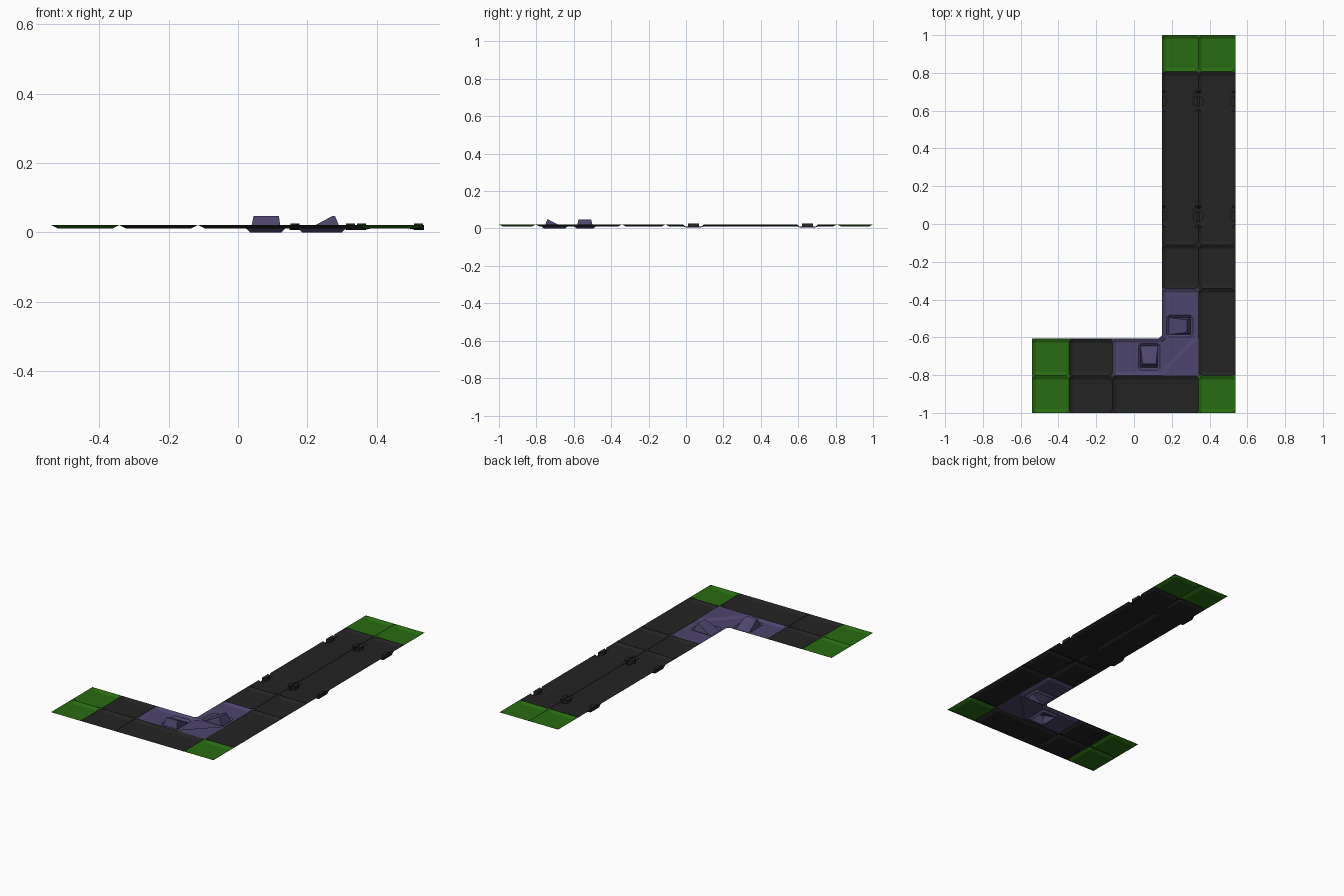
import bpy, bmesh, math
from mathutils import Vector

if "Cube" in bpy.data.objects:
    bpy.data.objects.remove(bpy.data.objects["Cube"])

TOP, FLOOR, SLOPE = 0.021, 0.011, 0.02


def material(name, rgb):
    m = bpy.data.materials.new(name)
    m.diffuse_color = (*rgb, 1)
    m.use_nodes = True
    m.node_tree.nodes["Principled BSDF"].inputs["Base Color"].default_value = m.diffuse_color
    return m


GREEN = material("green", (0.022, 0.15, 0.006))
BLACK = material("charcoal", (0.017, 0.017, 0.017))
PURPLE = material("purple", (0.075, 0.06, 0.15))


def finish(bm, name, mat):
    me = bpy.data.meshes.new(name)
    bm.to_mesh(me)
    bm.free()
    me.materials.append(mat)
    ob = bpy.data.objects.new(name, me)
    bpy.context.collection.objects.link(ob)
    return ob


def tray(d):
    # sheet slopes from the raised rim down to the floor
    return TOP - (TOP - FLOOR) * min(1, max(0, d) / SLOPE)


def sheet(name, mat, xs, ys, height, skip=lambda x, y: False, cuts=()):
    # thin sheet: grid through the break lines, lifted by a height function
    xs, ys = sorted(set(xs)), sorted(set(ys))
    bm = bmesh.new()
    v = [[bm.verts.new((x, y, 0)) for y in ys] for x in xs]
    for i in range(len(xs) - 1):
        for j in range(len(ys) - 1):
            if not skip((xs[i] + xs[i + 1]) / 2, (ys[j] + ys[j + 1]) / 2):
                bm.faces.new((v[i][j], v[i + 1][j], v[i + 1][j + 1], v[i][j + 1]))
    for co, no in cuts:
        bmesh.ops.bisect_plane(bm, geom=bm.verts[:] + bm.edges[:] + bm.faces[:],
                               plane_co=co, plane_no=no)
    bmesh.ops.delete(bm, geom=[p for p in bm.verts if not p.link_faces], context='VERTS')
    for p in bm.verts:
        p.co.z = height(p.co.x, p.co.y)
    bmesh.ops.triangulate(bm, faces=bm.faces[:])
    return finish(bm, name, mat)


def tile(name, mat, x0, x1, y0, y1, dips=()):
    xs = [x0, x0 + SLOPE, x1 - SLOPE, x1]
    ys = [y0, y0 + SLOPE, y1 - SLOPE, y1]
    for cx, cy in dips:
        xs += [x for x in (cx + s * r for s in (-1, 1) for r in (0.04, 0.055)) if x0 < x < x1]
        ys += [cy + s * r for s in (-1, 1) for r in (0.022, 0.04, 0.055)]

    def height(x, y):
        h = tray(min(x - x0, x1 - x, y - y0, y1 - y))
        for cx, cy in dips:
            a, b = abs(x - cx), abs(y - cy)
            h = min(h, 0.006 + max(0, max(a, b, (a + b) / 1.4) - 0.04))
        return h
    return sheet(name, mat, xs, ys, height)


X = [-0.54, -0.343, -0.115, 0.148, 0.341, 0.537]
Y = [-1.0, -0.803, -0.607, -0.342, -0.11, 0.807, 1.0]

# green end and corner tiles
for r in (0, 1):
    tile("green_left_tile", GREEN, X[0], X[1], Y[r], Y[r + 1])
tile("green_corner_tile", GREEN, X[4], X[5], Y[0], Y[1])

# dark floor tiles around the bend
for r in (0, 1):
    tile("dark_left_tile", BLACK, X[1], X[2], Y[r], Y[r + 1])
tile("dark_front_tile", BLACK, X[2], X[4], Y[0], Y[1])
tile("dark_side_tile", BLACK, X[4], X[5], Y[1], Y[3])

# long leg: two mirrored columns with studs in octagonal dips
STUD_Y = (0.04, 0.65)
for x0, x1 in ((X[3], X[4]), (X[4], X[5])):
    tile("green_end_tile", GREEN, x0, x1, Y[5], Y[6])
    tile("dark_leg_tile", BLACK, x0, x1, Y[3], Y[4])
    tile("dark_long_tile", BLACK, x0, x1, Y[4], Y[5],
         [(x, y) for x in (x0, x1) for y in STUD_Y])
    for x, s in ((x0, 1), (x1, -1)):
        for y in STUD_Y:
            # half-octagon stud against the tile edge
            bm = bmesh.new()
            pts = [(x + s * (0.003 + 0.026 * math.sin(a)), y + 0.03 * math.cos(a), 0.006)
                   for a in (i * math.pi / 4 for i in range(5))]
            base = bm.faces.new([bm.verts.new(p) for p in pts])
            top = bmesh.ops.extrude_face_region(bm, geom=[base])["geom"]
            bmesh.ops.translate(bm, vec=(0, 0, 0.02),
                                verts=[g for g in top if isinstance(g, bmesh.types.BMVert)])
            bmesh.ops.recalc_face_normals(bm, faces=bm.faces[:])
            finish(bm, "stud", BLACK)

# purple bend sheet: recesses around two hollow wedges and a raised corner triangle
PITS = [(0.185, 0.30, -0.585, -0.495), (0.035, 0.125, -0.76, -0.645)]
PAD = 0.012
diag = Vector((X[4] - X[3], Y[2] - Y[1], 0)).normalized()
inward = Vector((-diag.y, diag.x, 0))
corner = Vector((X[3], Y[1], 0))


def bend_height(x, y):
    d = min(x - X[2], X[4] - x, y - Y[1], Y[3] - y, max(x - X[3], Y[2] - y),
            (Vector((x, y, 0)) - corner).dot(inward))
    h = tray(d)
    for a, b, c, e in PITS:
        out = max(a - x, x - b, c - y, y - e)
        if out < PAD - 1e-5:
            h = min(h, max(0, out) / PAD * FLOOR)
    return h


def bend_skip(x, y):
    return (x < X[3] and y > Y[2]) or any(a < x < b and c < y < e for a, b, c, e in PITS)


xs = [X[2], X[2] + SLOPE, X[3], X[3] + SLOPE, X[4] - SLOPE, X[4]]
ys = [Y[1], Y[1] + SLOPE, Y[2] - SLOPE, Y[2], Y[3] - SLOPE, Y[3]]
for a, b, c, e in PITS:
    xs += [a - PAD, a, b, b + PAD]
    ys += [c - PAD, c, e, e + PAD]
sheet("purple_bend", PURPLE, xs, ys, bend_height, bend_skip,
      [(corner, inward), (corner + inward * SLOPE, inward)])

# small chamfer inside the bend
bm = bmesh.new()
bm.faces.new([bm.verts.new((X[3] + i, Y[2] + j, TOP)) for i, j in ((0, 0), (0, 0.017), (-0.017, 0))])
finish(bm, "bend_chamfer", PURPLE)


def wedge(pit, ridge):
    # open-bottomed wedge rising from the recess to a narrow ridge strip
    a, b, c, e = pit
    f, g, h, k = ridge
    bm = bmesh.new()
    lo = [bm.verts.new((x, y, 0)) for x, y in ((a, c), (b, c), (b, e), (a, e))]
    hi = [bm.verts.new((x, y, 0.047)) for x, y in ((f, h), (g, h), (g, k), (f, k))]
    bm.faces.new(hi)
    for i in range(4):
        j = (i + 1) % 4
        bm.faces.new((lo[i], lo[j], hi[j], hi[i]))
    finish(bm, "purple_wedge", PURPLE)


wedge(PITS[0], (0.272, 0.28, -0.575, -0.507))
wedge(PITS[1], (0.045, 0.118, -0.742, -0.734))
